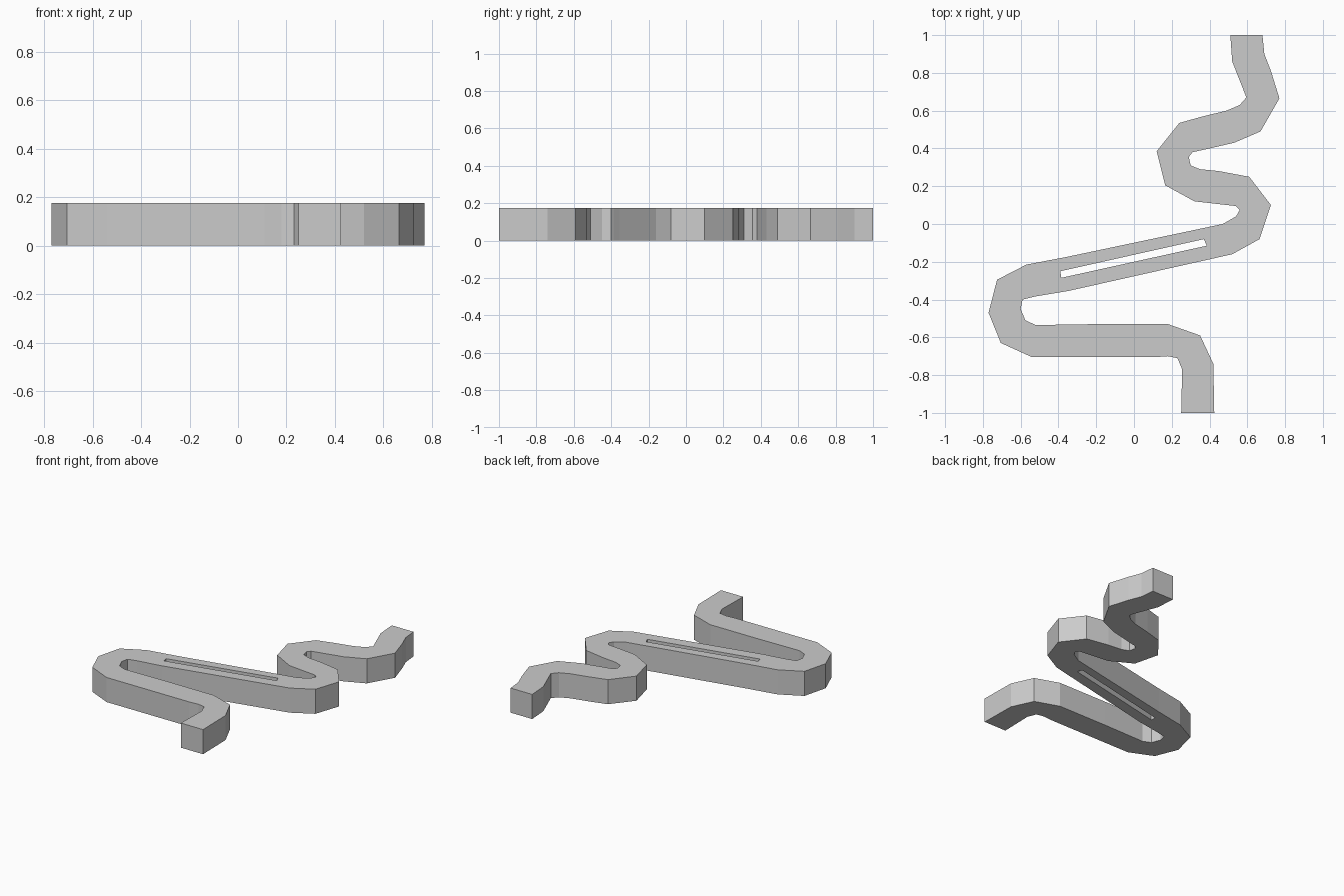
import bpy, bmesh

if "Cube" in bpy.data.objects:
    bpy.data.objects.remove(bpy.data.objects["Cube"])

HEIGHT = 0.175

# Left and right banks of the winding channel, from the front end to the back end
left_bank = [(.25, -1), (.255, -.77), (.23, -.71), (.18, -.70), (.11, -.705), (-.54, -.705),
             (-.705, -.63), (-.77, -.47), (-.725, -.295), (-.57, -.215), (-.36, -.175),
             (.47, .0), (.54, .04), (.56, .075), (.54, .095), (.32, .12), (.165, .205),
             (.12, .385), (.24, .535), (.365, .57), (.49, .60), (.56, .63), (.595, .67),
             (.52, .86), (.51, 1)]
right_bank = [(.425, -1), (.42, -.74), (.35, -.59), (.18, -.53), (-.2, -.53), (-.52, -.535),
              (-.575, -.51), (-.60, -.45), (-.59, -.40), (-.53, -.385), (-.35, -.355),
              (.52, -.16), (.665, -.08), (.725, .10), (.61, .25), (.45, .28), (.35, .29),
              (.30, .31), (.29, .355), (.31, .38), (.40, .40), (.53, .43), (.67, .49),
              (.77, .665), (.725, .81), (.69, .90), (.68, 1)]
# Narrow slot cut through the long diagonal run
slot = [(-.39, -.25), (.37, -.08), (.385, -.115), (-.385, -.285)]


def add_outline(curve, points):
    spline = curve.splines.new('POLY')
    spline.points.add(len(points) - 1)
    for p, (x, y) in zip(spline.points, points):
        p.co = (x, y, HEIGHT / 2, 1)
    spline.use_cyclic_u = True
    spline.use_smooth = False


# Filled, extruded profile
curve = bpy.data.curves.new("river_profile", 'CURVE')
curve.dimensions = '2D'
curve.fill_mode = 'BOTH'
curve.extrude = HEIGHT / 2
add_outline(curve, right_bank + left_bank[::-1])
add_outline(curve, slot)
river = bpy.data.objects.new("winding_river", curve)
bpy.context.collection.objects.link(river)

# Convert to one clean, flat-shaded solid
bpy.context.view_layer.objects.active = river
river.select_set(True)
bpy.ops.object.convert(target='MESH')
river = bpy.context.object
bm = bmesh.new()
bm.from_mesh(river.data)
bmesh.ops.remove_doubles(bm, verts=bm.verts, dist=1e-4)
low = min(v.co.z for v in bm.verts)
for v in bm.verts:
    v.co.z -= low
for f in bm.faces:
    f.smooth = False
bmesh.ops.recalc_face_normals(bm, faces=bm.faces)
bmesh.ops.dissolve_limit(bm, angle_limit=0.002, verts=bm.verts, edges=bm.edges)
bm.to_mesh(river.data)
bm.free()
river.name = "winding_river"
